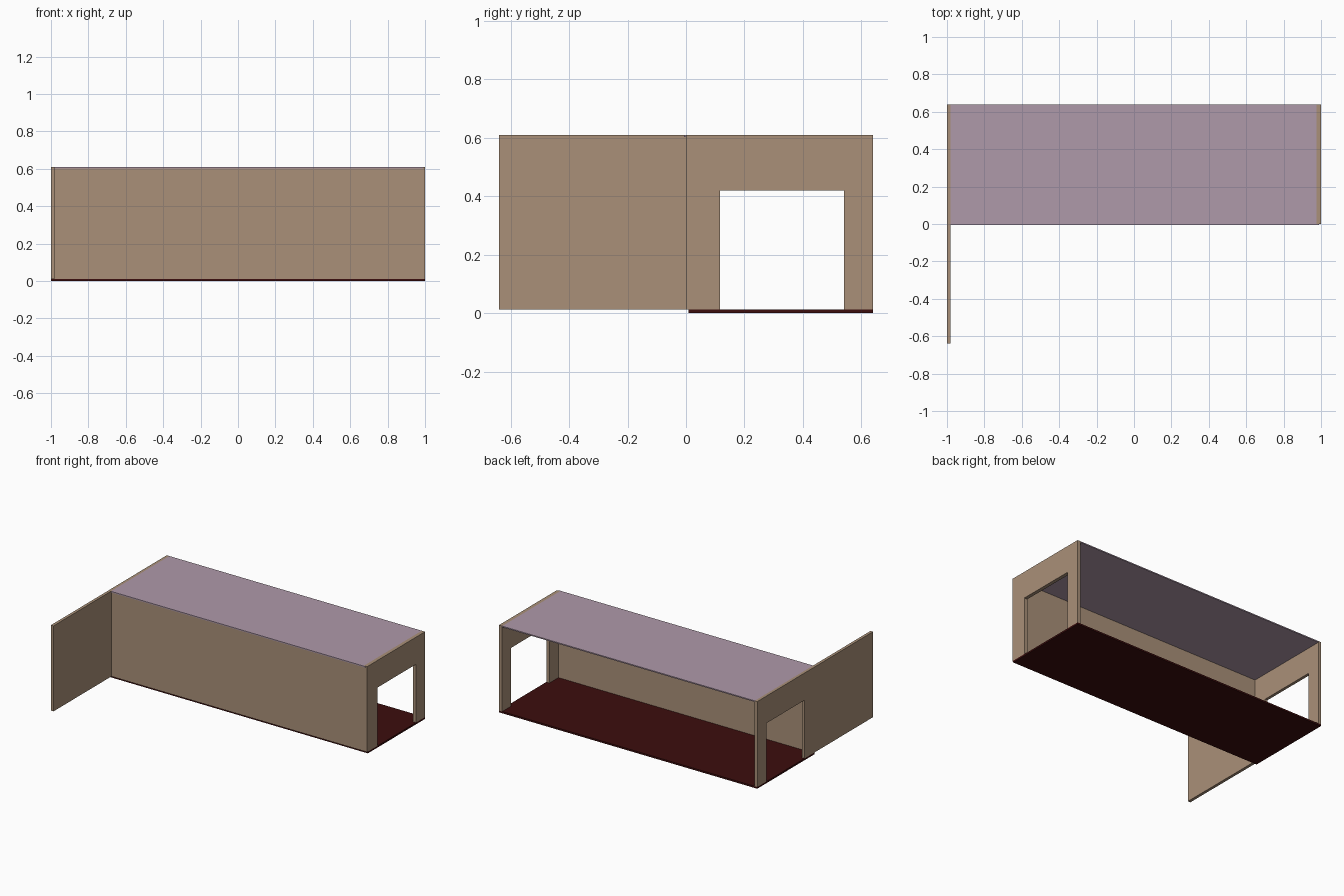
import bpy, bmesh

if "Cube" in bpy.data.objects:
    bpy.data.objects.remove(bpy.data.objects["Cube"])


def material(name, color):
    m = bpy.data.materials.new(name)
    m.diffuse_color = color
    m.use_nodes = True
    m.node_tree.nodes["Principled BSDF"].inputs["Base Color"].default_value = m.diffuse_color
    return m


TAN = material("tan_plaster", (0.40, 0.28, 0.19, 1))
RED = material("dark_red_floor", (0.045, 0.004, 0.004, 1))
MAUVE = material("mauve_roof", (0.43, 0.32, 0.40, 1))

FLOOR_TOP, TOP = 0.012, 0.61
BACK = 0.64
DOOR_Y0, DOOR_Y1, DOOR_TOP = 0.117, 0.54, 0.42


def prism(name, profile, direction, mat):
    """Extrude a flat outline along a vector into a closed solid."""
    bm = bmesh.new()
    face = bm.faces.new([bm.verts.new(p) for p in profile])
    result = bmesh.ops.extrude_face_region(bm, geom=[face], use_keep_orig=True)
    verts = [g for g in result["geom"] if isinstance(g, bmesh.types.BMVert)]
    bmesh.ops.translate(bm, verts=verts, vec=direction)
    bmesh.ops.recalc_face_normals(bm, faces=bm.faces)
    mesh = bpy.data.meshes.new(name)
    bm.to_mesh(mesh)
    bm.free()
    mesh.materials.append(mat)
    obj = bpy.data.objects.new(name, mesh)
    bpy.context.collection.objects.link(obj)
    return obj


def slab(name, x0, x1, y0, y1, z0, z1, mat):
    outline = [(x0, y0, z0), (x1, y0, z0), (x1, y1, z0), (x0, y1, z0)]
    return prism(name, outline, (0, 0, z1 - z0), mat)


def doorway_wall(name, x0, x1, y_front):
    """End wall with a doorway cut up from the floor."""
    yz = [(y_front, FLOOR_TOP), (y_front, TOP), (BACK, TOP), (BACK, FLOOR_TOP),
          (DOOR_Y1, FLOOR_TOP), (DOOR_Y1, DOOR_TOP),
          (DOOR_Y0, DOOR_TOP), (DOOR_Y0, FLOOR_TOP)]
    return prism(name, [(x0, y, z) for y, z in yz], (x1 - x0, 0, 0), TAN)


# Floor, with the back side left open above it
slab("floor", -1, 1, 0.008, BACK, 0, FLOOR_TOP, RED)

# End walls; the left one runs on past the front as a wing
doorway_wall("left_wall", -1, -0.98, -BACK)
doorway_wall("right_wall", 0.975, 1, 0.0)

# Long front wall between the end walls
slab("front_wall", -0.98, 0.975, 0.0, 0.018, FLOOR_TOP, 0.602, TAN)

# Thin roof panel, its front lip just proud of the front wall
slab("roof", -0.98, 0.975, -0.006, BACK, 0.602, TOP, MAUVE)
slab("roof_lip", 0.975, 0.988, -0.006, 0.0, 0.602, TOP, MAUVE)
